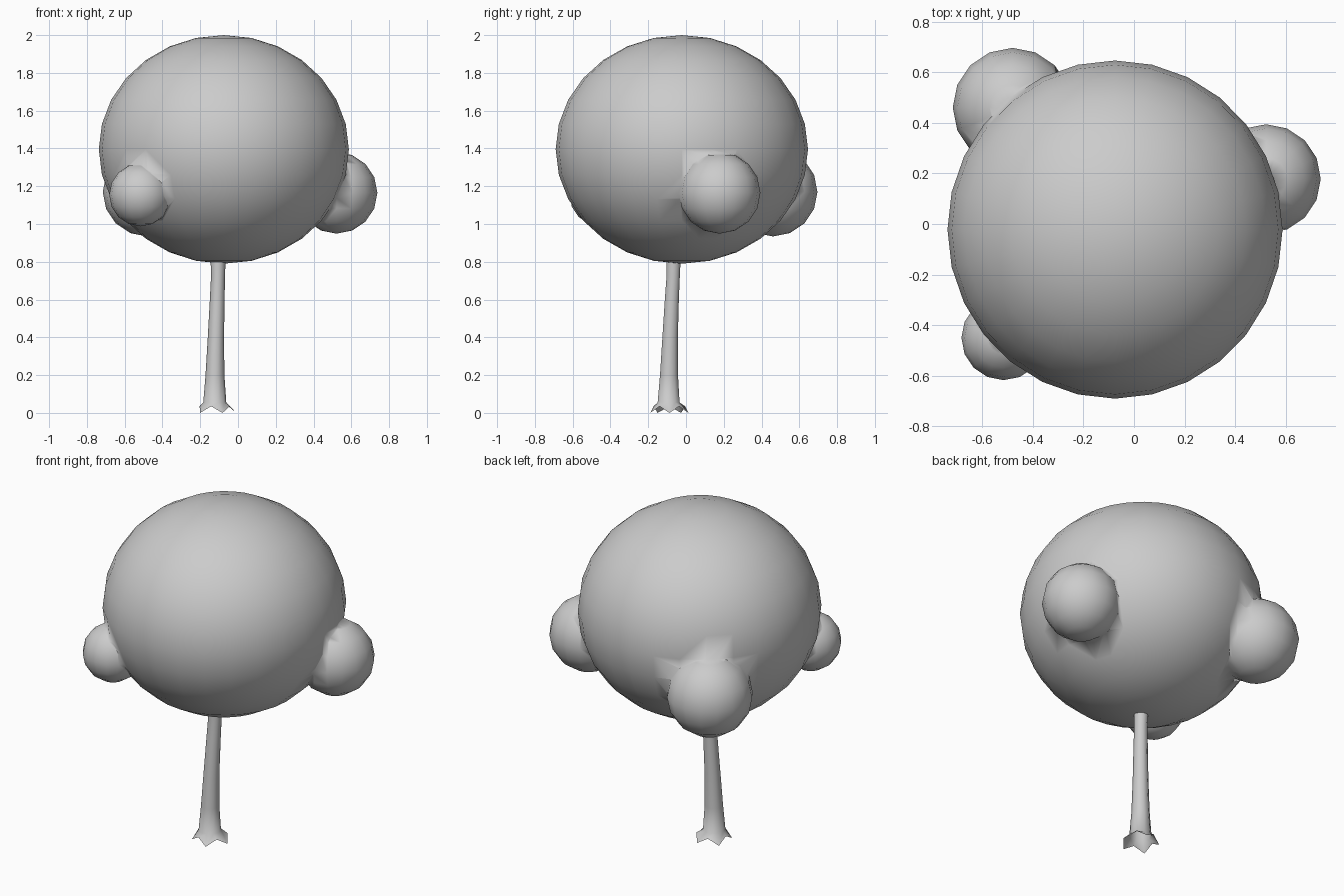
import bpy, bmesh
from math import sin, cos, pi
from mathutils import Matrix, Vector

if "Cube" in bpy.data.objects:
    bpy.data.objects.remove(bpy.data.objects["Cube"])


def add_object(name, bm):
    mesh = bpy.data.meshes.new(name)
    bmesh.ops.recalc_face_normals(bm, faces=bm.faces)
    for f in bm.faces:
        f.smooth = True
    bm.to_mesh(mesh)
    bm.free()
    obj = bpy.data.objects.new(name, mesh)
    bpy.context.collection.objects.link(obj)
    return obj


def ball(name, centre, radii, segments):
    bm = bmesh.new()
    bmesh.ops.create_uvsphere(bm, u_segments=segments, v_segments=segments // 2, radius=1,
                              matrix=Matrix.LocRotScale(Vector(centre), None, Vector(radii)))
    return add_object(name, bm)


# Large leafy crown
crown = ball("crown", (-0.075, -0.022, 1.395), (0.662, 0.668, 0.605), 28)

# Three side clumps merged into the crown
clumps = [
    ("front_left_clump", (-0.515, -0.45, 1.155), 0.167),
    ("right_clump", (0.522, 0.178, 1.165), 0.216),
    ("back_left_clump", (-0.48, 0.46, 1.17), 0.236),
]
for name, centre, r in clumps:
    clump = ball(name, centre, (r, r, r), 16)
    mod = crown.modifiers.new(name, 'BOOLEAN')
    mod.operation = 'UNION'
    mod.solver = 'EXACT'
    mod.object = clump
    bpy.context.view_layer.objects.active = crown
    bpy.ops.object.modifier_apply(modifier=mod.name)
    bpy.data.objects.remove(clump)
for p in crown.data.polygons:
    p.use_smooth = True

# Thin leaning trunk: z, centre x, centre y, radius
SIDES = 10
profile = [
    (0.055, -0.123, -0.092, 0.061),
    (0.20, -0.122, -0.090, 0.050),
    (0.40, -0.117, -0.084, 0.043),
    (0.60, -0.110, -0.075, 0.039),
    (0.72, -0.106, -0.068, 0.037),
    (0.86, -0.105, -0.065, 0.041),
]
bm = bmesh.new()
rings = []

# Ragged root flare: toes on the ground alternate with raised notches
foot = []
for i in range(SIDES):
    a = 2 * pi * i / SIDES
    r, z = (0.106, 0.0) if i % 2 == 0 else (0.088, 0.035)
    foot.append(bm.verts.new((-0.115 + r * cos(a), -0.088 + r * sin(a), z)))
rings.append(foot)
for z, cx, cy, r in profile:
    rings.append([bm.verts.new((cx + r * cos(2 * pi * i / SIDES),
                                cy + r * sin(2 * pi * i / SIDES), z)) for i in range(SIDES)])
for low, high in zip(rings, rings[1:]):
    for i in range(SIDES):
        j = (i + 1) % SIDES
        bm.faces.new((low[i], low[j], high[j], high[i]))
add_object("trunk", bm)
